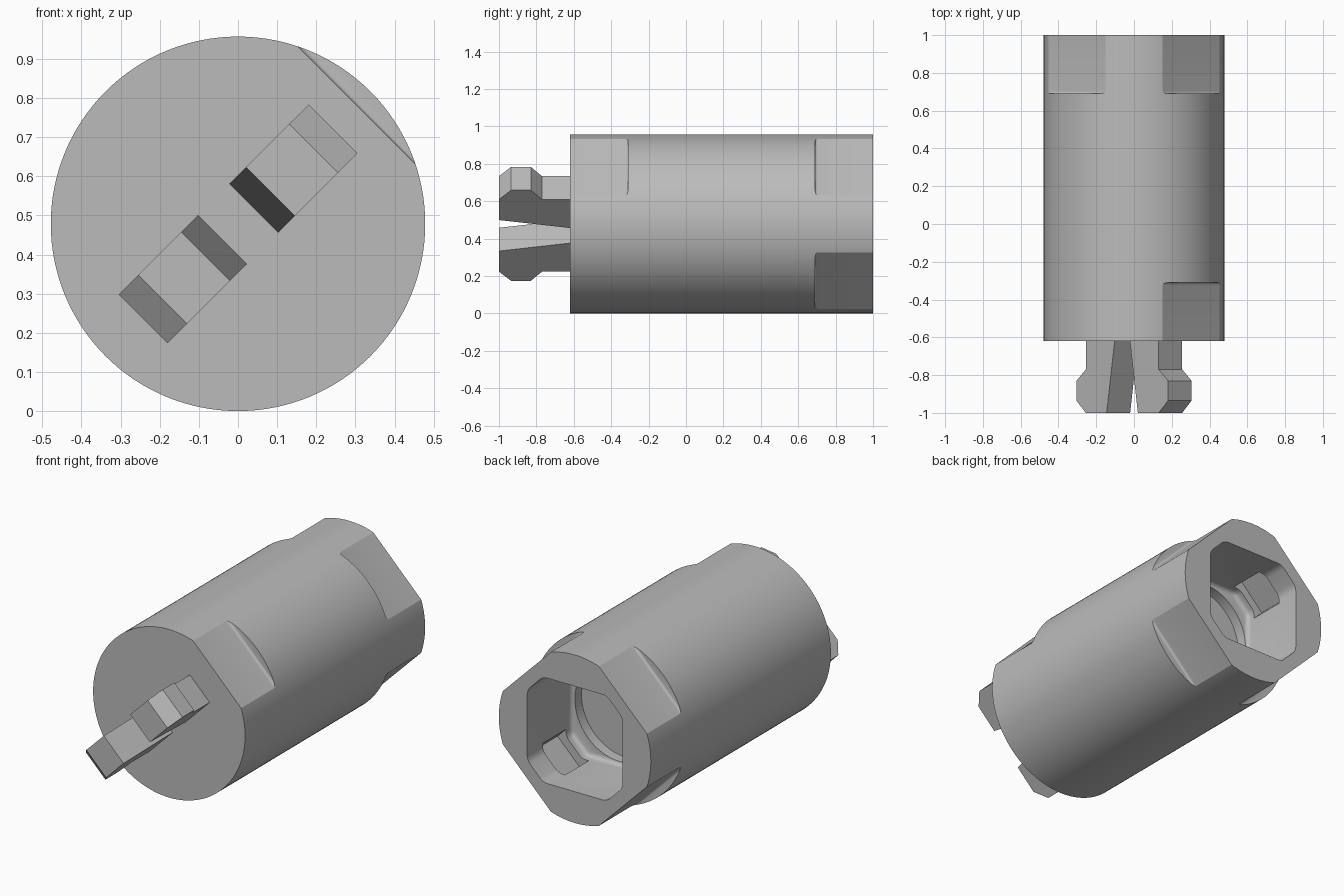
import bpy, bmesh
from math import radians
from mathutils import Matrix, Vector

cube = bpy.data.objects.get("Cube")
if cube:
    bpy.data.objects.remove(cube, do_unlink=True)

R = 0.4785                      # body radius, also the axis height
FRONT, BACK = -0.62, 1.0
FLAT = 0.428                    # distance of the wrench flats from the axis
AXIS = Matrix.Translation((0, 0, R))
DIAGONAL = AXIS @ Matrix.Rotation(radians(-45), 4, 'Y')

grey = bpy.data.materials.new("plain grey")
grey.use_nodes = True
grey.diffuse_color = (0.5, 0.5, 0.5, 1)
grey.node_tree.nodes["Principled BSDF"].inputs["Base Color"].default_value = (0.5, 0.5, 0.5, 1)


def finish(name, bm, matrix):
    bm.transform(matrix)
    bmesh.ops.recalc_face_normals(bm, faces=bm.faces)
    mesh = bpy.data.meshes.new(name)
    bm.to_mesh(mesh)
    bm.free()
    mesh.materials.append(grey)
    obj = bpy.data.objects.new(name, mesh)
    bpy.context.collection.objects.link(obj)
    return obj


def extrude(name, points, offset, matrix):
    bm = bmesh.new()
    face = bm.faces.new([bm.verts.new(p) for p in points])
    moved = bmesh.ops.extrude_face_region(bm, geom=[face])["geom"]
    bmesh.ops.translate(bm, vec=offset, verts=[v for v in moved if isinstance(v, bmesh.types.BMVert)])
    return finish(name, bm, matrix)


def box(name, low, high, matrix):
    points = [(low[0], low[1], low[2]), (high[0], low[1], low[2]),
              (high[0], high[1], low[2]), (low[0], high[1], low[2])]
    return extrude(name, points, Vector((0, 0, high[2] - low[2])), matrix)


def rod(name, radius, y0, y1, sides):
    bm = bmesh.new()
    bmesh.ops.create_cone(bm, cap_ends=True, segments=sides, radius1=radius, radius2=radius, depth=y1 - y0)
    turn = Matrix.Translation((0, (y0 + y1) / 2, 0)) @ Matrix.Rotation(radians(90), 4, 'X')
    return finish(name, bm, AXIS @ turn)


def apply(obj, modifier):
    bpy.context.view_layer.objects.active = obj
    bpy.ops.object.modifier_apply(modifier=modifier.name)


def round_edges(obj, width):
    bevel = obj.modifiers.new("rounding", 'BEVEL')
    bevel.width, bevel.segments = width, 4
    apply(obj, bevel)


def cut(obj, cutter):
    boolean = obj.modifiers.new("cut", 'BOOLEAN')
    boolean.operation, boolean.solver, boolean.object = 'DIFFERENCE', 'EXACT', cutter
    apply(obj, boolean)
    bpy.data.objects.remove(cutter, do_unlink=True)


# Cylindrical body
body = rod("body", R, FRONT, BACK, 128)

# Wrench flats: two at the front, four at the back
flats = [(0, FRONT - 0.2, FRONT + 0.31), (180, FRONT - 0.2, FRONT + 0.31)]
flats += [(a, BACK - 0.31, BACK + 0.2) for a in (0, 90, 180, 270)]
for angle, y0, y1 in flats:
    place = DIAGONAL @ Matrix.Rotation(radians(angle), 4, 'Y')
    cutter = box("flat_cutter", (FLAT, y0, -0.6), (0.7, y1, 0.6), place)
    round_edges(cutter, 0.014)
    cut(body, cutter)

# Square socket with chamfered corners
a, b = 0.30, 0.20
outline = [(a, b), (b, a), (-b, a), (-a, b), (-a, -b), (-b, -a), (b, -a), (a, -b)]
socket = extrude("socket_cutter", [(x, BACK - 0.4, z) for x, z in outline], Vector((0, 0.7, 0)), AXIS)
round_edges(socket, 0.025)
cut(body, socket)

# Round bore at the bottom of the socket, and the catch recesses in two corners
cut(body, rod("bore_cutter", 0.28, BACK - 0.46, BACK - 0.3, 64))
cut(body, box("catch_cutter", (-0.1, 0.65, -0.4), (0.1, 0.86, 0.4), DIAGONAL))

bpy.ops.object.select_all(action='DESELECT')
body.select_set(True)
bpy.context.view_layer.objects.active = body
bpy.ops.object.shade_smooth_by_angle(angle=radians(25))

# Two mirrored snap prongs with barbed tips
prong = [(0.055, -0.6), (0.273, -0.6), (0.273, -0.77), (0.343, -0.83),
         (0.343, -0.935), (0.273, -1.0), (0.117, -1.0), (0.057, FRONT)]
for name, side in (("upper_prong", 1), ("lower_prong", -1)):
    extrude(name, [(side * u, y, -0.088) for u, y in prong], Vector((0, 0, 0.176)), DIAGONAL)
